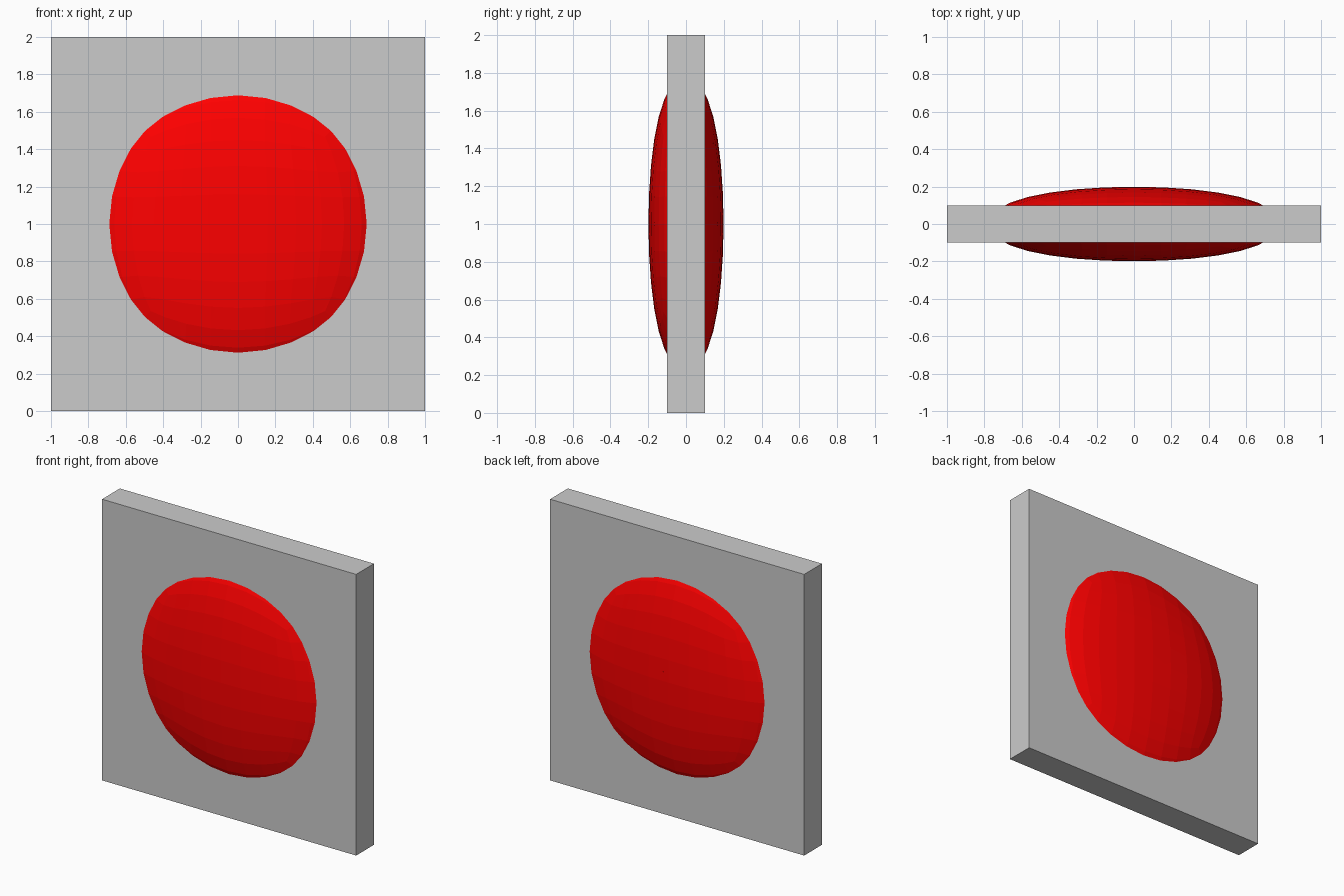
import bpy, bmesh, random
from mathutils import Vector, Matrix

if "Cube" in bpy.data.objects:
    bpy.data.objects.remove(bpy.data.objects["Cube"])

random.seed(7)


def solid_box(size, levels=0):
    """Cube mesh of the given half sizes, optionally rounded by subdivision."""
    me = bpy.data.meshes.new("blank")
    bm = bmesh.new()
    bmesh.ops.create_cube(bm, size=2)
    bm.to_mesh(me)
    bm.free()
    if levels:
        ob = bpy.data.objects.new("blank", me)
        bpy.context.collection.objects.link(ob)
        sub = ob.modifiers.new("round", 'SUBSURF')
        sub.levels = sub.render_levels = levels
        deps = bpy.context.evaluated_depsgraph_get()
        me = bpy.data.meshes.new_from_object(ob.evaluated_get(deps))
        bpy.data.objects.remove(ob)
    reach = max(v.co.x for v in me.vertices)
    me.transform(Matrix.Translation((0, 0, 1)) @ Matrix.Diagonal((*[s / reach for s in size], 1)))
    return me


def shard(source, centre, seeds):
    """Cut a convex solid down to the cell around one seed point."""
    bm = bmesh.new()
    bm.from_mesh(source)
    for other in sorted(seeds, key=lambda p: (p - centre).length)[1:]:
        if not bm.verts:
            break
        gap = other - centre
        if gap.length > 2 * max((v.co - centre).length for v in bm.verts):
            break
        cut = bmesh.ops.bisect_plane(
            bm, geom=bm.verts[:] + bm.edges[:] + bm.faces[:], dist=1e-6,
            plane_co=(centre + other) / 2, plane_no=gap, clear_outer=True)
        rim = [e for e in cut["geom_cut"]
               if isinstance(e, bmesh.types.BMEdge) and e.is_boundary]
        if len(rim) > 2:
            bmesh.ops.contextual_create(bm, geom=rim)
    bmesh.ops.recalc_face_normals(bm, faces=bm.faces[:])
    return bm


def fractured(name, source, half, count):
    """Object made of tightly fitting shards of the source solid."""
    seeds = [Vector((random.uniform(-half[0], half[0]),
                     random.uniform(-half[1], half[1]),
                     1 + random.uniform(-half[2], half[2]))) for _ in range(count)]
    whole = bmesh.new()
    for s in seeds:
        bm = shard(source, s, seeds)
        piece = bpy.data.meshes.new("piece")
        bm.to_mesh(piece)
        bm.free()
        whole.from_mesh(piece)
        bpy.data.meshes.remove(piece)
    me = bpy.data.meshes.new(name)
    whole.to_mesh(me)
    whole.free()
    ob = bpy.data.objects.new(name, me)
    bpy.context.collection.objects.link(ob)
    return ob


# Upright square slab, cracked into shards
slab_half = (1, 0.1, 1)
fractured("slab", solid_box(slab_half), slab_half, 70)

# Red lens bulging through both faces: a rounded cube squashed flat
lens_half = (0.782, 0.199, 0.782)
lens = fractured("lens", solid_box(lens_half, 3), [h * 0.7 for h in lens_half], 40)
red = bpy.data.materials.new("red")
red.diffuse_color = (1, 0, 0, 1)
red.use_nodes = True
red.node_tree.nodes["Principled BSDF"].inputs["Base Color"].default_value = red.diffuse_color
lens.data.materials.clear()
lens.data.materials.append(red)
